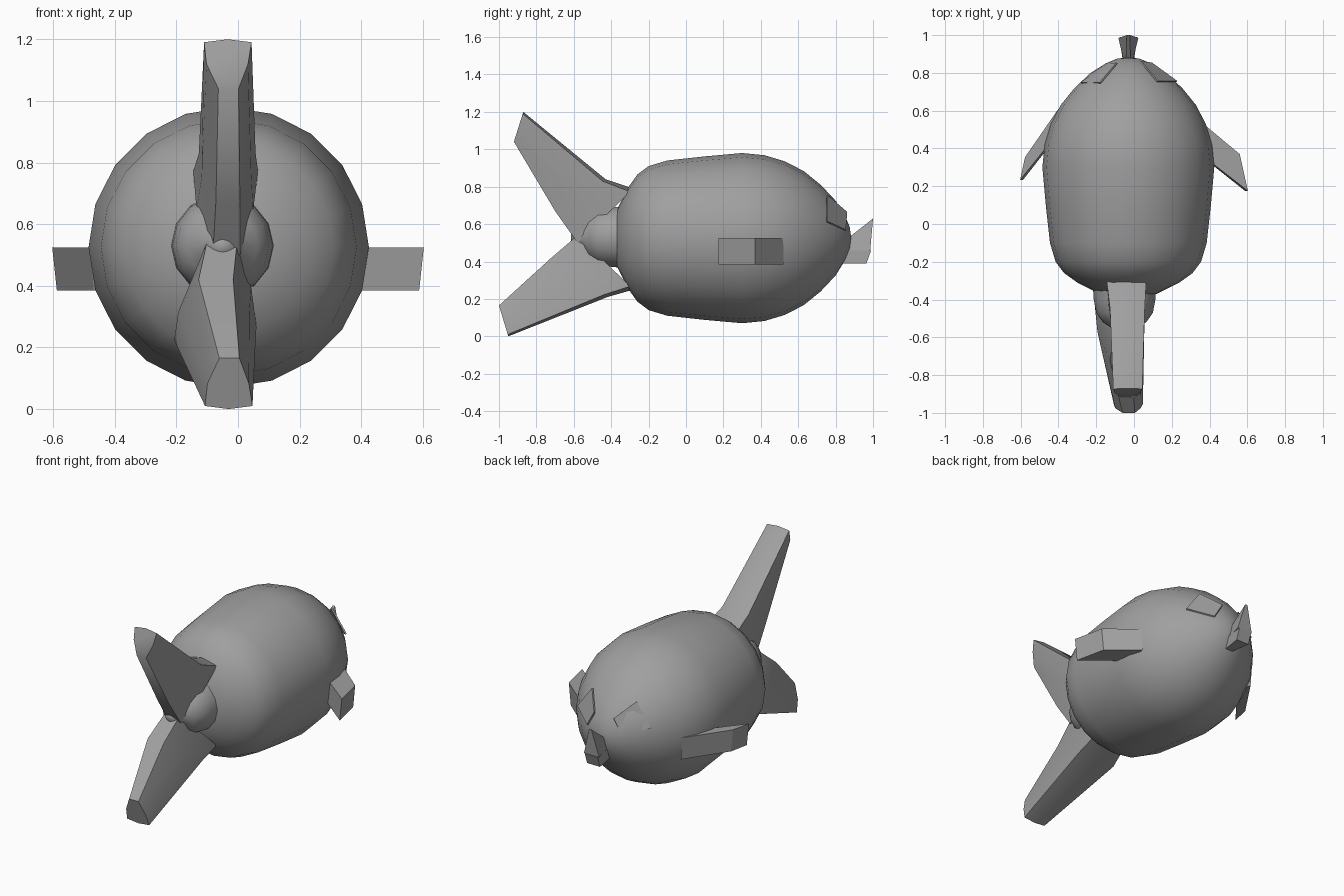
import bpy, bmesh, math
from mathutils import Vector

if "Cube" in bpy.data.objects:
    bpy.data.objects.remove(bpy.data.objects["Cube"], do_unlink=True)

grey = bpy.data.materials.new("plain grey")
grey.use_nodes = True
grey.diffuse_color = (0.35, 0.35, 0.35, 1)
grey.node_tree.nodes["Principled BSDF"].inputs["Base Color"].default_value = grey.diffuse_color

MID = -0.03  # x of the body axis


def loft(name, rings, smooth=None):
    """Skin a list of equal rings and cap both ends."""
    bm = bmesh.new()
    loops = [[bm.verts.new(p) for p in ring] for ring in rings]
    n = len(loops[0])
    for a, b in zip(loops, loops[1:]):
        for i in range(n):
            j = (i + 1) % n
            bm.faces.new((a[i], a[j], b[j], b[i]))
    bm.faces.new(loops[0])
    bm.faces.new(loops[-1])
    bmesh.ops.recalc_face_normals(bm, faces=bm.faces)
    mesh = bpy.data.meshes.new(name)
    bm.to_mesh(mesh)
    bm.free()
    mesh.materials.append(grey)
    obj = bpy.data.objects.new(name, mesh)
    bpy.context.collection.objects.link(obj)
    if smooth:
        bpy.ops.object.select_all(action='DESELECT')
        obj.select_set(True)
        bpy.context.view_layer.objects.active = obj
        bpy.ops.object.shade_smooth_by_angle(angle=math.radians(smooth))
    return obj


def turned(name, profile, x, z, sides):
    """Round part along y from (y, radius) pairs."""
    rings = []
    for y, r in profile:
        angles = [math.tau * i / sides for i in range(sides)]
        rings.append([(x + r * math.cos(a), y, z + r * math.sin(a)) for a in angles])
    return loft(name, rings, 50)


def blade(name, stations):
    """Tail blade: stations hold back point, front point, middle x, half width."""
    outline = [(-1, .06), (0, 0), (1, .06), (.85, .5), (.45, 1), (-.4, 1), (-.9, .5)]
    rings = []
    for back, front, x, half in stations:
        b, f = Vector(back), Vector(front)
        rings.append([(x + half * u, *b.lerp(f, t)) for u, t in outline])
    return loft(name, rings, 55)


# Body
turned("body", [(-.37, .15), (-.31, .27), (-.26, .34), (-.2, .385), (-.1, .415),
                (.1, .437), (.3, .455), (.42, .443), (.53, .41), (.63, .358),
                (.72, .285), (.8, .2), (.85, .12), (.875, .06), (.882, .01)],
       MID, .525, 20)

# Hub between the blades
turned("hub", [(-.3, .17), (-.4, .163), (-.47, .15), (-.52, .115), (-.55, .07),
               (-.59, .05), (-.615, .02)], -.05, .53, 14)

# Upper and lower blades
blade("upper_blade", [((-.28, .79), (-.58, .5), -.04, .105),
                      ((-.43, .84), (-.7, .67), -.035, .092),
                      ((-.87, 1.2), (-.92, 1.04), -.033, .077)])
blade("lower_blade", [((-.28, .25), (-.58, .54), -.055, .115),
                      ((-.42, .21), (-.72, .42), -.075, .132),
                      ((-.95, 0), (-1, .165), -.03, .077)])

# Side fins
fins = {
    "left_fin": [(.603, .175), (.56, .37), (.38, .52), (.34, .38), (.42, .317)],
    "right_fin": [(-.603, .233), (-.577, .354), (-.40, .61), (-.38, .45), (-.48, .386)],
}
for name, plan in fins.items():
    loft(name, [[(x * .975, y, .385) for x, y in plan], [(x, y, .525) for x, y in plan]])

# Snout: pointed upper half and blocky lower half
loft("snout_top", [
    [(MID - .02, .85, .46), (MID + .02, .85, .46), (MID + .012, .86, .52), (MID - .012, .86, .52)],
    [(MID - .053, .985, .46), (MID + .053, .985, .46), (MID + .008, 1, .63), (MID - .008, 1, .63)]])
loft("snout_bottom", [
    [(MID + s * w, .84, z) for s, w, z in ((-1, .025, .39), (1, .025, .39), (1, .025, .46), (-1, .025, .46))],
    [(MID + s * .045, y, z) for s, y, z in ((-1, .965, .39), (1, .965, .39), (1, .99, .46), (-1, .99, .46))]])

# Eye plates
eye = [(.157, .757, .755), (.26, .757, .615), (.125, .855, .57), (.07, .862, .665)]
for name, side, sink in (("left_eye", 1, 0), ("right_eye", -1, .012)):
    outer = [Vector((MID + side * x, y, z)) for x, y, z in eye]
    inward = Vector((-side * .6, -.6, -.5)).normalized()
    outer = [p + inward * sink for p in outer]
    loft(name, [outer, [p + inward * .009 for p in outer]])
